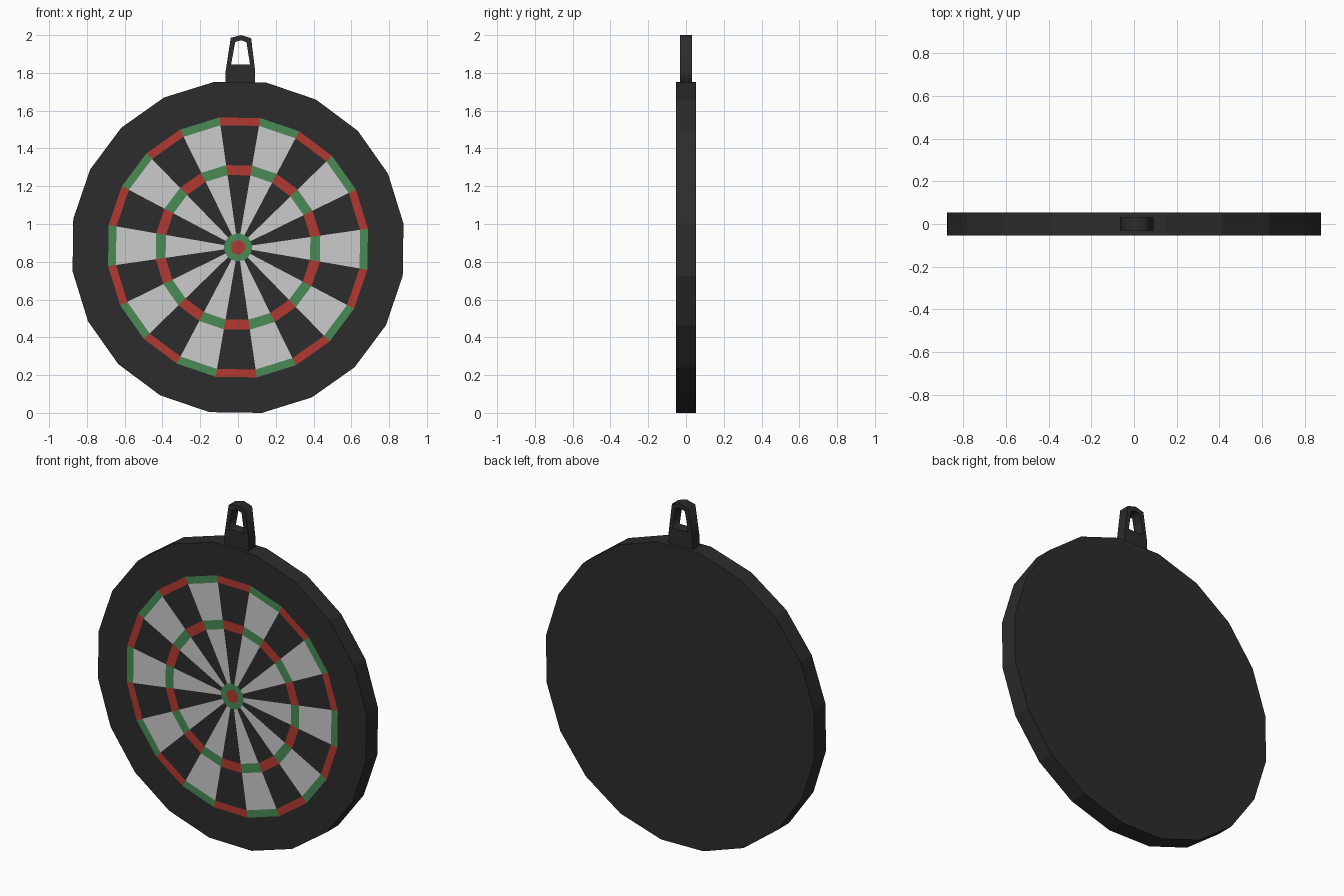
import bpy, bmesh, math

if "Cube" in bpy.data.objects:
    bpy.data.objects.remove(bpy.data.objects["Cube"])

N = 20                       # segments around the board
CZ = 0.876                   # height of the bullseye
R = 0.885                    # outer radius
HALF = 0.053                 # half thickness of the board
TILT = math.radians(0.8)     # the whole board hangs slightly clockwise


def material(name, rgb):
    m = bpy.data.materials.new(name)
    m.diffuse_color = (*rgb, 1)
    m.use_nodes = True
    m.node_tree.nodes["Principled BSDF"].inputs["Base Color"].default_value = m.diffuse_color
    return m


BLACK, WHITE, RED, GREEN = range(4)
mats = [material("black", (0.025, 0.025, 0.025)),
        material("white", (0.52, 0.52, 0.52)),
        material("red", (0.45, 0.04, 0.03)),
        material("green", (0.065, 0.26, 0.09))]


def tilted(x, z):
    """Turn a front-view point clockwise about the bullseye."""
    dz = z - CZ
    return (x * math.cos(TILT) + dz * math.sin(TILT),
            CZ + dz * math.cos(TILT) - x * math.sin(TILT))


# Board: concentric front rings, side wall and back in one mesh
bm = bmesh.new()


def ring(radius, y):
    verts = []
    for i in range(N):
        a = 2 * math.pi * (i - 0.5) / N
        x, z = tilted(radius * math.sin(a), CZ + radius * math.cos(a))
        verts.append(bm.verts.new((x, y, z)))
    return verts


def band(outer, inner, even, odd):
    for i in range(N):
        j = (i + 1) % N
        f = bm.faces.new((outer[i], inner[i], inner[j], outer[j]))
        f.material_index = odd if i % 2 else even


# radius of each inner edge, colours of even and odd segments
bands = [(0.695, BLACK, BLACK),   # rim
         (0.653, RED, GREEN),     # outer scoring ring
         (0.440, BLACK, WHITE),
         (0.387, RED, GREEN),     # middle scoring ring
         (0.074, BLACK, WHITE),
         (0.038, GREEN, GREEN)]   # outer bull
front_rim = ring(R, -HALF)
current = front_rim
for radius, even, odd in bands:
    inner = ring(radius, -HALF)
    band(current, inner, even, odd)
    current = inner
bm.faces.new(current).material_index = RED      # bullseye
back_rim = ring(R, HALF)
band(back_rim, front_rim, BLACK, BLACK)
bm.faces.new(back_rim).material_index = BLACK
bmesh.ops.recalc_face_normals(bm, faces=bm.faces[:])

mesh = bpy.data.meshes.new("board")
bm.to_mesh(mesh)
bm.free()
for m in mats:
    mesh.materials.append(m)
bpy.context.collection.objects.link(bpy.data.objects.new("board", mesh))

# Hanger: filled outline with a hole, mirrored from its right half
half_outline = [(0.078, 1.735), (0.078, 1.81), (0.054, 1.985)]
half_hole = [(0.050, 1.845), (0.030, 1.963)]
curve = bpy.data.curves.new("hanger", 'CURVE')
curve.dimensions = '2D'
curve.fill_mode = 'BOTH'
curve.extrude = 0.032
for half, peak in ((half_outline, 2.0), (half_hole, 1.973)):
    pts = half + [(0, peak)] + [(-x, z) for x, z in reversed(half)]
    s = curve.splines.new('POLY')
    s.points.add(len(pts) - 1)
    s.use_cyclic_u = True
    for p, (x, z) in zip(s.points, pts):
        p.co = (*tilted(x, z), 0, 1)
curve.materials.append(mats[BLACK])
hanger = bpy.data.objects.new("hanger", curve)
hanger.rotation_euler.x = math.pi / 2
bpy.context.collection.objects.link(hanger)
bpy.context.view_layer.objects.active = hanger
hanger.select_set(True)
bpy.ops.object.convert(target='MESH')
